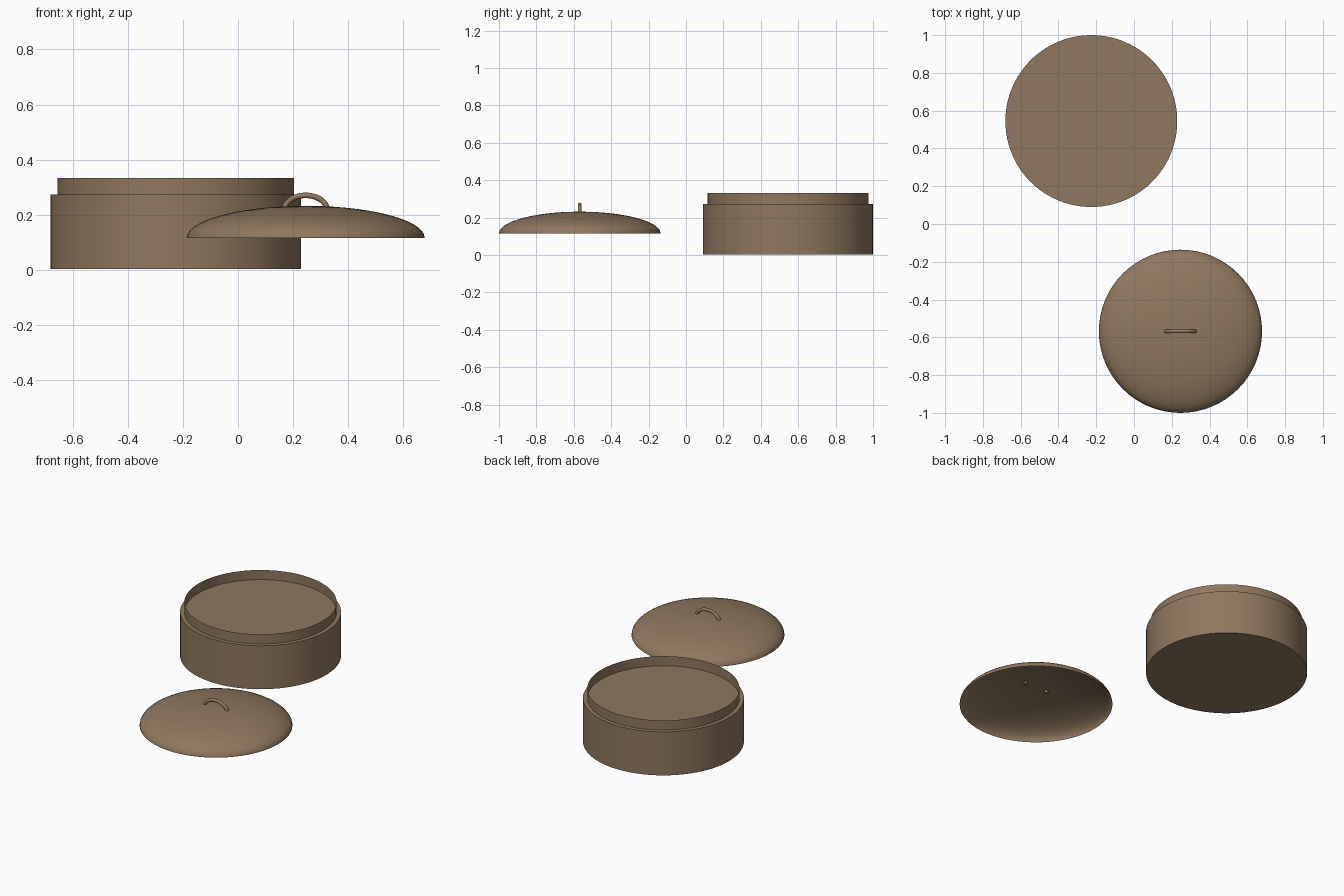
import bpy, bmesh, math

if "Cube" in bpy.data.objects:
    bpy.data.objects.remove(bpy.data.objects["Cube"])

brown = bpy.data.materials.new("warm brown")
brown.diffuse_color = (0.28, 0.185, 0.11, 1.0)
brown.use_nodes = True
brown.node_tree.nodes["Principled BSDF"].inputs["Base Color"].default_value = brown.diffuse_color


def finish(bm, name, location):
    """Turn a bmesh into a smooth-shaded object with the brown material."""
    bmesh.ops.remove_doubles(bm, verts=bm.verts, dist=1e-5)
    bmesh.ops.recalc_face_normals(bm, faces=bm.faces)
    mesh = bpy.data.meshes.new(name)
    bm.to_mesh(mesh)
    bm.free()
    mesh.materials.append(brown)
    obj = bpy.data.objects.new(name, mesh)
    obj.location = location
    bpy.context.collection.objects.link(obj)
    bpy.ops.object.select_all(action='DESELECT')
    obj.select_set(True)
    bpy.context.view_layer.objects.active = obj
    bpy.ops.object.shade_smooth_by_angle(angle=math.radians(35))
    return obj


def lathe(name, profile, location, segments):
    """Spin an (r, z) profile around the vertical axis."""
    bm = bmesh.new()
    verts = [bm.verts.new((r, 0, z)) for r, z in profile]
    edges = [bm.edges.new(pair) for pair in zip(verts, verts[1:])]
    bmesh.ops.spin(bm, geom=verts + edges, cent=(0, 0, 0), axis=(0, 0, 1),
                   angle=2 * math.pi, steps=segments, use_duplicate=False)
    return finish(bm, name, location)


POT = (-0.226, 0.545, 0)
LID = (0.246, -0.568, 0)

# Pot: closed drum whose flat top forms both the ledge and the inner floor
lathe("pot_body", [(0, 0.002), (0.455, 0.002), (0.455, 0.273), (0, 0.273)], POT, 96)

# Thin collar standing on the ledge
lathe("pot_collar", [(0.43, 0.273), (0.43, 0.333)], POT, 96)

# Lid: thin elliptical dome, open underneath
R, Z0, H, STEPS = 0.432, 0.116, 0.116, 14
dome = []
for i in range(STEPS + 1):
    a = i / STEPS * math.pi / 2
    dome.append((R * math.cos(a) if i < STEPS else 0, Z0 + H * math.sin(a)))
lathe("lid_dome", dome, LID, 64)

# Handle: round tube swept along a low arch, ends poking through the dome
bm = bmesh.new()
ARC, SIDES, TUBE, A, B, BASE = 24, 12, 0.010, 0.078, 0.054, 0.216
rings = []
for i in range(ARC + 1):
    t = math.pi * i / ARC
    nx, nz = math.cos(t) / A, math.sin(t) / B
    n = math.hypot(nx, nz)
    ring = []
    for j in range(SIDES):
        u = 2 * math.pi * j / SIDES
        k = TUBE * math.cos(u) / n
        ring.append(bm.verts.new((A * math.cos(t) + nx * k, TUBE * math.sin(u),
                                  BASE + B * math.sin(t) + nz * k)))
    rings.append(ring)
for r0, r1 in zip(rings, rings[1:]):
    for j in range(SIDES):
        k = (j + 1) % SIDES
        bm.faces.new((r0[j], r0[k], r1[k], r1[j]))
bm.faces.new(rings[0])
bm.faces.new(rings[-1])
finish(bm, "lid_handle", LID)
